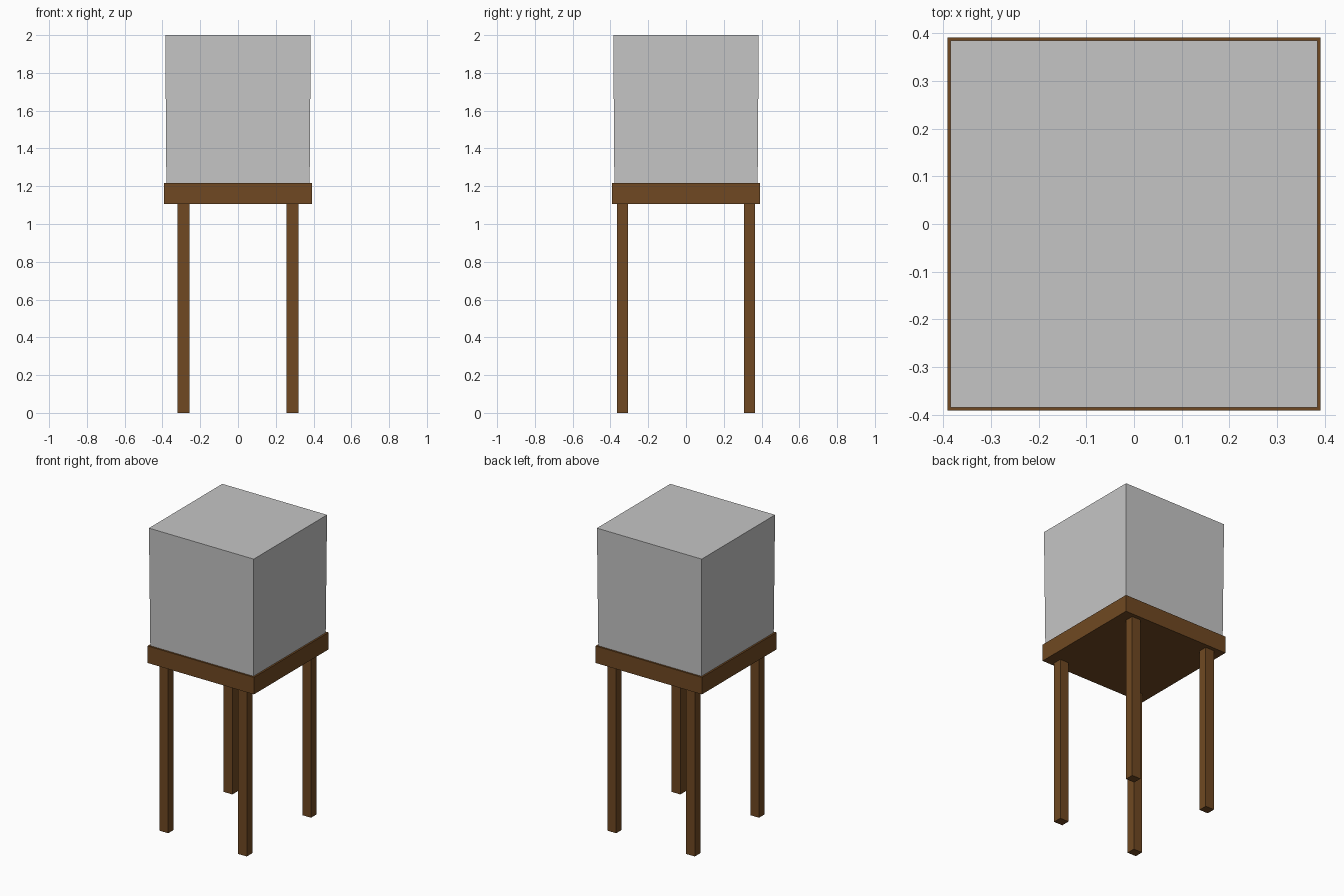
import bpy
import bmesh
from mathutils import Vector

if "Cube" in bpy.data.objects:
    bpy.data.objects.remove(bpy.data.objects["Cube"])


def material(name, rgb):
    mat = bpy.data.materials.new(name)
    mat.diffuse_color = (*rgb, 1.0)
    mat.use_nodes = True
    mat.node_tree.nodes["Principled BSDF"].inputs["Base Color"].default_value = mat.diffuse_color
    return mat


brown = material("brown wood", (0.16, 0.066, 0.016))
grey = material("light grey", (0.56, 0.56, 0.56))


def box(name, low, high, mat, bottom_scale=1.0):
    """Flat-faced box between two corners, optionally narrowed at the bottom."""
    low, high = Vector(low), Vector(high)
    centre, size = (low + high) / 2, high - low
    bm = bmesh.new()
    bmesh.ops.create_cube(bm, size=1)
    for v in bm.verts:
        s = bottom_scale if v.co.z < 0 else 1.0
        v.co = Vector((v.co.x * size.x * s, v.co.y * size.y * s, v.co.z * size.z))
    mesh = bpy.data.meshes.new(name)
    bm.to_mesh(mesh)
    bm.free()
    mesh.materials.append(mat)
    obj = bpy.data.objects.new(name, mesh)
    obj.location = centre
    bpy.context.collection.objects.link(obj)
    return obj


# Slab carried by the legs
SLAB_LOW, SLAB_HIGH = 1.105, 1.218
box("table_top", (-0.391, -0.391, SLAB_LOW), (0.391, 0.391, SLAB_HIGH), brown)

# Four straight square legs
for sx, side in ((-1, "left"), (1, "right")):
    for sy, end in ((-1, "front"), (1, "back")):
        x, y = sx * 0.289, sy * 0.337
        box(f"{end}_{side}_leg", (x - 0.032, y - 0.029, 0),
            (x + 0.032, y + 0.029, SLAB_LOW), brown)

# Large block on top, very slightly narrower at its base
box("upper_block", (-0.385, -0.385, SLAB_HIGH), (0.385, 0.385, 2.0), grey, 0.985)
